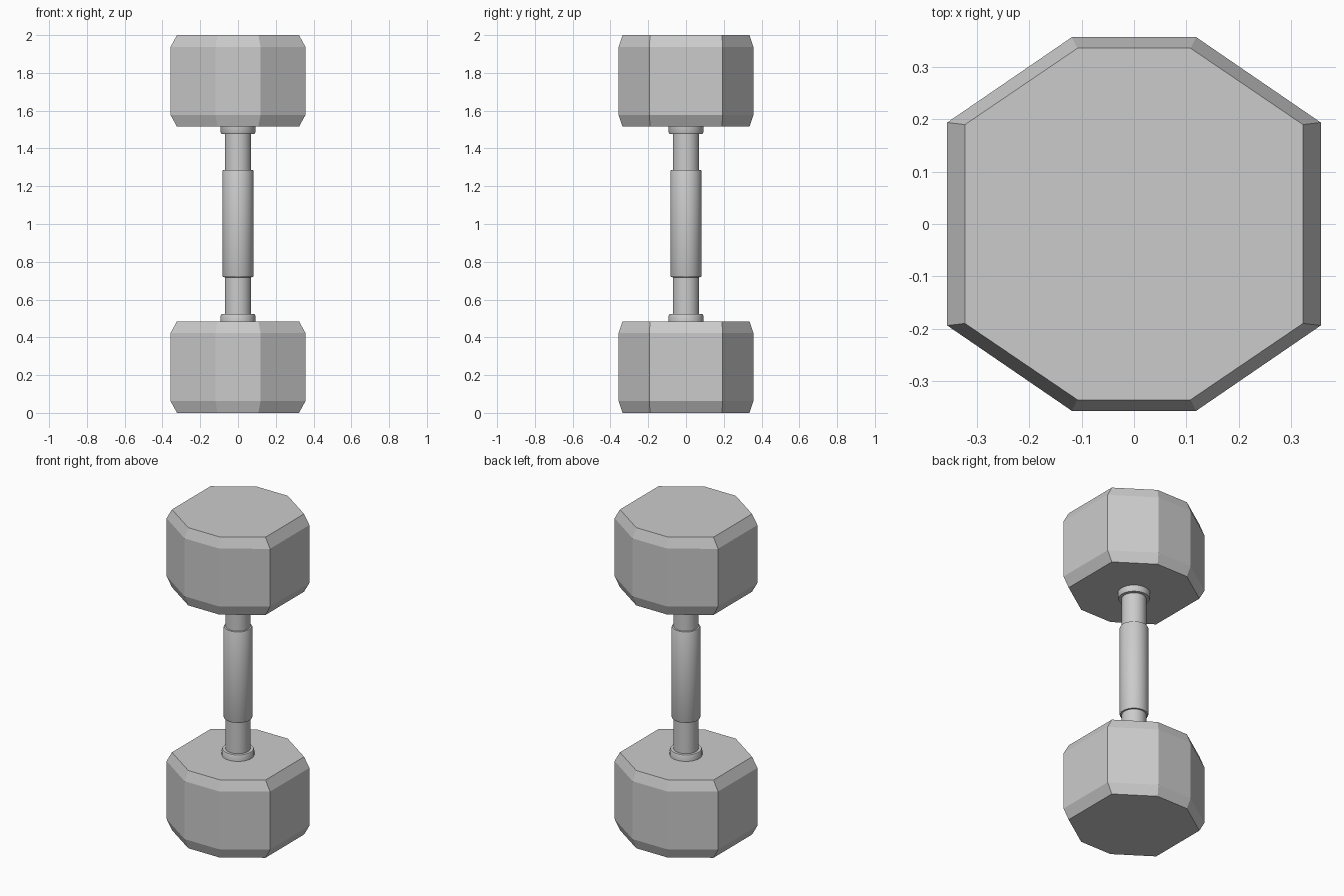
import bpy, bmesh, math

if "Cube" in bpy.data.objects:
    bpy.data.objects.remove(bpy.data.objects["Cube"])

SEG = 32


def loft(name, rings, smooth=False):
    """Skin a stack of closed rings and cap both ends."""
    bm = bmesh.new()
    loops = [[bm.verts.new(p) for p in ring] for ring in rings]
    n = len(loops[0])
    for a, b in zip(loops, loops[1:]):
        for i in range(n):
            j = (i + 1) % n
            bm.faces.new((a[i], a[j], b[j], b[i]))
    bm.faces.new(loops[0][::-1])
    bm.faces.new(loops[-1])
    bmesh.ops.recalc_face_normals(bm, faces=bm.faces[:])
    mesh = bpy.data.meshes.new(name)
    bm.to_mesh(mesh)
    bm.free()
    ob = bpy.data.objects.new(name, mesh)
    bpy.context.collection.objects.link(ob)
    if smooth:
        bpy.ops.object.select_all(action='DESELECT')
        ob.select_set(True)
        bpy.context.view_layer.objects.active = ob
        bpy.ops.object.shade_smooth_by_angle(angle=math.radians(30))
    return ob


def octagon(ax, ay, bx, by, z):
    """Ring with corners (ax, ay) at the sides and (bx, by) front and back."""
    return [(x, y, z) for x, y in ((ax, -ay), (ax, ay), (bx, by), (-bx, by),
                                   (-ax, ay), (-ax, -ay), (-bx, -by), (bx, -by))]


def turned(name, profile):
    """Round part from (radius, z) pairs."""
    return loft(name, [[(r * math.cos(2 * math.pi * i / SEG),
                         r * math.sin(2 * math.pi * i / SEG), z)
                        for i in range(SEG)] for r, z in profile], True)


INNER = (0.323, 0.19, 0.108, 0.336)
OUTER = (0.357, 0.194, 0.119, 0.357)

# Chamfered octagonal weights
for name, z in (("lower_weight", 0.0), ("upper_weight", 1.515)):
    loft(name, [octagon(*INNER, z), octagon(*OUTER, z + 0.062),
                octagon(*OUTER, z + 0.423), octagon(*INNER, z + 0.485)])

# Collars where the bar meets the weights
for name, z, s in (("lower_collar", 0.475, 1), ("upper_collar", 1.525, -1)):
    turned(name, [(0.092, z), (0.092, z + s * 0.04),
                  (0.088, z + s * 0.048), (0.07, z + s * 0.048)])

# Thin bar and thicker grip
turned("bar", [(0.07, 0.47), (0.07, 1.53)])
turned("grip", [(0.07, 0.718), (0.079, 0.719), (0.082, 0.726),
                (0.082, 1.279), (0.079, 1.286), (0.07, 1.287)])
